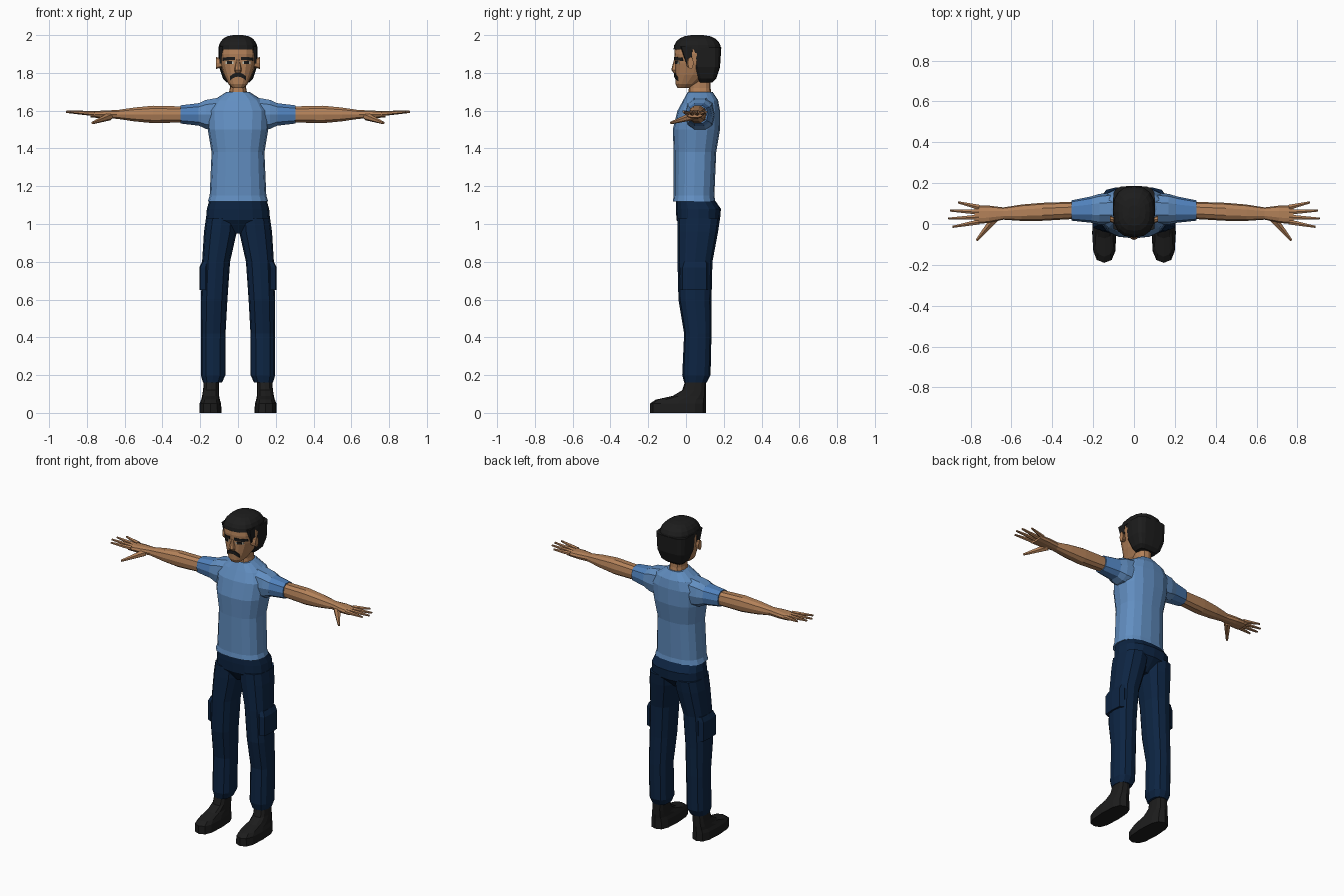
import bpy, bmesh
from math import cos, sin, pi
from mathutils import Vector
from mathutils.bvhtree import BVHTree

cube = bpy.data.objects.get("Cube")
if cube:
    bpy.data.objects.remove(cube)


def material(name, *rgb):
    colour = (*rgb, 1)
    mat = bpy.data.materials.new(name)
    mat.use_nodes = True
    mat.diffuse_color = colour
    shader = mat.node_tree.nodes["Principled BSDF"]
    shader.inputs["Base Color"].default_value = colour
    shader.inputs["Roughness"].default_value = 0.8
    return mat


SHIRT = material("shirt blue", 0.12, 0.27, 0.53)
SLEEVE = material("sleeve blue", 0.08, 0.22, 0.5)
DENIM = material("trouser navy", 0.004, 0.018, 0.055)
SKIN = material("skin", 0.45, 0.22, 0.1)
BLACK = material("hair and shoe black", 0.012, 0.012, 0.012)
WHITE = material("eye white", 0.6, 0.6, 0.5)


def finish(name, bm, mat, mirror):
    """Turn the mesh into an object, with an optional twin across x."""
    bmesh.ops.recalc_face_normals(bm, faces=bm.faces)
    mesh = bpy.data.meshes.new(name)
    bm.to_mesh(mesh)
    bm.free()
    mesh.materials.append(mat)
    obj = bpy.data.objects.new(name, mesh)
    bpy.context.collection.objects.link(obj)
    if mirror:
        obj.modifiers.new("Mirror", "MIRROR")
    return obj


def rounded(value, power):
    return abs(value) ** power * (1 if value > 0 else -1)


def loft(name, mat, rings, axis="z", sides=12, power=0.8, mirror=False):
    """Skin rounded sections; each is (position, u min, u max, v min, v max)."""
    bm = bmesh.new()
    loops = []
    for position, u_min, u_max, v_min, v_max in rings:
        loop = []
        for i in range(sides):
            angle = 2 * pi * i / sides
            u_blend = (1 + rounded(cos(angle), power)) / 2
            v_blend = (1 + rounded(sin(angle), power)) / 2
            u = u_min + (u_max - u_min) * u_blend
            v = v_min + (v_max - v_min) * v_blend
            point = (u, v, position) if axis == "z" else (position, u, v)
            loop.append(bm.verts.new(point))
        loops.append(loop)
    for low, high in zip(loops, loops[1:]):
        for i in range(sides):
            bm.faces.new((low[i - 1], low[i], high[i], high[i - 1]))
    bm.faces.new(loops[0])
    bm.faces.new(loops[-1])
    return finish(name, bm, mat, mirror)


def body_loft(name, mat, rings, **options):
    """Symmetric upright loft; each ring is (z, half width, front, back)."""
    full = [(z, -width, width, front, back) for z, width, front, back in rings]
    return loft(name, mat, full, **options)


def arm_loft(name, mat, rings):
    """Sideways loft along the arm; each ring is (x, half depth, half height)."""
    full = []
    for x, depth, height in rings:
        y, z = 0.08 - 0.045 * x, 1.58
        full.append((x, y - depth, y + depth, z - height, z + height))
    loft(name, mat, full, axis="x", sides=10, mirror=True)


def digit(name, start, end, start_radius, end_radius):
    """Tapered finger from knuckle to tip."""
    start, end = Vector(start), Vector(end)
    along = end - start
    matrix = along.to_track_quat("Z", "Y").to_matrix().to_4x4()
    matrix.translation = (start + end) / 2
    bm = bmesh.new()
    bmesh.ops.create_cone(bm, cap_ends=True, segments=6, radius1=start_radius,
                          radius2=end_radius, depth=along.length, matrix=matrix)
    finish(name, bm, SKIN, True)


# Shirt body, shoulders and sleeves
body_loft("shirt_body", SHIRT, [
    (1.12, 0.16, -0.07, 0.155), (1.15, 0.15, -0.065, 0.15),
    (1.38, 0.14, -0.065, 0.16), (1.5, 0.16, -0.07, 0.18),
    (1.6, 0.165, -0.045, 0.18), (1.655, 0.13, -0.015, 0.17),
    (1.7, 0.06, 0.01, 0.14)], sides=16)
arm_loft("shirt_shoulder", SHIRT, [
    (0.06, 0.08, 0.1), (0.17, 0.075, 0.08), (0.21, 0.065, 0.06)])
arm_loft("shirt_sleeve", SLEEVE, [(0.2, 0.066, 0.063), (0.305, 0.05, 0.05)])

# Bare arm running into the palm
arm_loft("arm", SKIN, [
    (0.29, 0.042, 0.044), (0.45, 0.044, 0.048), (0.55, 0.04, 0.038),
    (0.64, 0.03, 0.024), (0.71, 0.042, 0.022), (0.78, 0.046, 0.016)])
for i, label in enumerate(("index", "middle", "ring", "little")):
    tip_x = 0.91 - 0.015 * (i - 1.2) ** 2
    digit(label + "_finger", (0.76, 0.01 + 0.024 * i, 1.585),
          (tip_x, 0.04 * i - 0.014, 1.594), 0.014, 0.006)
digit("thumb", (0.68, 0.03, 1.57), (0.77, -0.08, 1.535), 0.022, 0.007)

# Trousers: seat, legs with gathered cuffs, and side pockets
body_loft("trouser_seat", DENIM, [
    (0.95, 0.03, 0, 0.11), (1.02, 0.17, -0.05, 0.18),
    (1.08, 0.165, -0.054, 0.185), (1.13, 0.15, -0.053, 0.15)], sides=16)
loft("trouser_leg", DENIM, [
    (0.16, 0.085, 0.185, -0.01, 0.11), (0.2, 0.067, 0.197, -0.02, 0.13),
    (0.42, 0.066, 0.197, -0.01, 0.135), (0.6, 0.056, 0.196, -0.04, 0.135),
    (0.8, 0.042, 0.19, -0.045, 0.14), (0.96, 0.006, 0.18, -0.046, 0.17),
    (1.03, 0.003, 0.17, -0.046, 0.18)], mirror=True)
loft("side_pocket", DENIM, [
    (0.65, 0.14, 0.205, -0.03, 0.12), (0.77, 0.14, 0.205, -0.03, 0.12),
    (0.8, 0.14, 0.19, -0.02, 0.12)], sides=8, power=0.5, mirror=True)

# Shoes
loft("shoe", BLACK, [
    (0, 0.086, 0.205, -0.19, 0.105), (0.05, 0.09, 0.203, -0.19, 0.105),
    (0.07, 0.096, 0.195, -0.16, 0.105), (0.09, 0.1, 0.19, -0.07, 0.105),
    (0.12, 0.1, 0.185, -0.02, 0.105), (0.18, 0.1, 0.18, 0, 0.105)],
    power=0.7, mirror=True)

# Neck, head, nose and ears
body_loft("neck", SKIN, [(1.66, 0.055, 0.01, 0.14), (1.72, 0.043, 0.015, 0.13),
                         (1.8, 0.045, 0.01, 0.13)])
head = body_loft("head", SKIN, [
    (1.72, 0.03, -0.045, 0.02), (1.74, 0.05, -0.055, 0.06),
    (1.79, 0.075, -0.057, 0.13), (1.85, 0.095, -0.058, 0.165),
    (1.9, 0.1, -0.062, 0.17), (1.95, 0.095, -0.056, 0.165)], sides=16)
body_loft("nose", SKIN, [(1.8, 0.014, -0.065, -0.04), (1.815, 0.02, -0.078, -0.04),
                         (1.87, 0.008, -0.064, -0.04)], sides=8)
loft("ear", SKIN, [(0.085, 0, 0.03, 1.83, 1.875), (0.117, 0.01, 0.04, 1.82, 1.885)],
     axis="x", sides=8, mirror=True)

# Hair: domed crown, back and sideburns
crown = []
for i in range(6):
    angle = i * pi / 11
    spread = cos(angle) ** 0.7
    crown.append((1.925 + 0.075 * sin(angle) / sin(5 * pi / 11),
                  0.104 * spread, 0.06 - 0.126 * spread, 0.06 + 0.126 * spread))
body_loft("hair_crown", BLACK, crown, sides=16)
body_loft("hair_back", BLACK, [
    (1.75, 0.06, 0.07, 0.14), (1.77, 0.08, 0.06, 0.16),
    (1.83, 0.1, 0.035, 0.18), (1.935, 0.104, 0.01, 0.187)], sides=16, power=0.5)
loft("sideburn", BLACK, [(1.85, 0.07, 0.099, 0, 0.03), (1.94, 0.07, 0.102, -0.03, 0.04)],
     sides=8, power=0.5, mirror=True)

# Thin face details laid on the skin
bm = bmesh.new()
bm.from_mesh(head.data)
skin_surface = BVHTree.FromBMesh(bm)
bm.free()


def face_plate(name, mat, inner, outer, bottom, top, lift, droop=0, columns=4):
    """Curved bar on the face, sagging towards its outer end."""
    bm = bmesh.new()
    rows = []
    for i in range(columns + 1):
        blend = i / columns
        x = inner + (outer - inner) * blend
        row = []
        for z in (bottom, top):
            z -= droop * blend ** 2
            hit = skin_surface.ray_cast(Vector((x, -1, z)), Vector((0, 1, 0)))[0]
            row.append(bm.verts.new((x, hit.y - lift, z)))
        rows.append(row)
    for near, far in zip(rows, rows[1:]):
        bm.faces.new((near[0], far[0], far[1], near[1]))
    extruded = bmesh.ops.extrude_face_region(bm, geom=bm.faces[:])["geom"]
    moved = [item for item in extruded if isinstance(item, bmesh.types.BMVert)]
    bmesh.ops.translate(bm, vec=(0, 0.008, 0), verts=moved)
    finish(name, bm, mat, True)


face_plate("eyebrow", BLACK, 0.016, 0.083, 1.868, 1.885, 0.005, droop=0.005)
face_plate("eye_white", WHITE, 0.024, 0.066, 1.848, 1.86, 0.003)
face_plate("eye_iris", BLACK, 0.032, 0.058, 1.847, 1.862, 0.005)
face_plate("moustache", BLACK, 0, 0.042, 1.78, 1.802, 0.007, droop=0.02)
